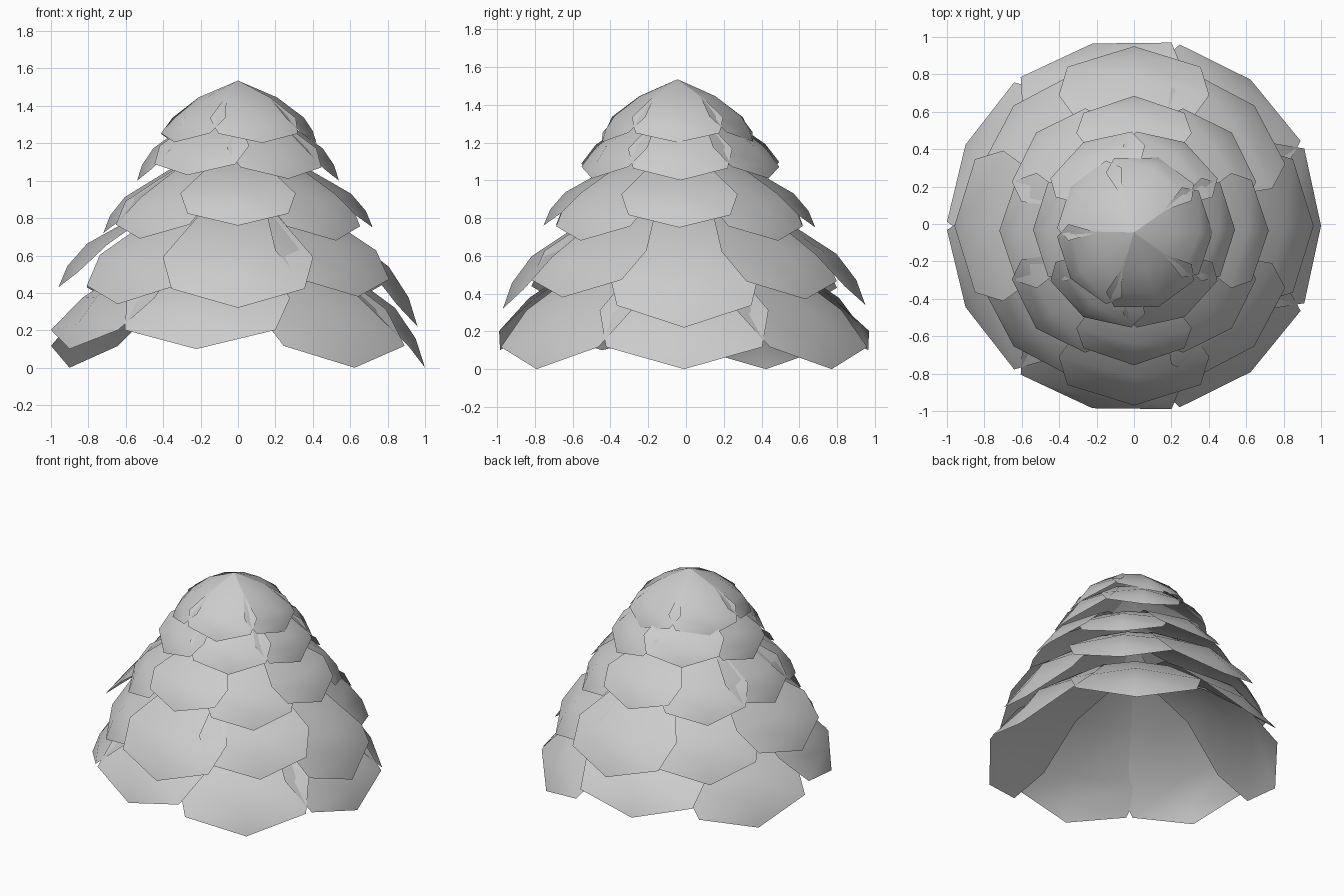
import bpy
import bmesh
from math import sin, cos, pi

cube = bpy.data.objects.get("Cube")
if cube:
    bpy.data.objects.remove(cube, do_unlink=True)

# One plain grey for the whole model
GREY = (0.6, 0.6, 0.6, 1)
grey = bpy.data.materials.new("light_grey")
grey.use_nodes = True
grey.diffuse_color = GREY
grey.node_tree.nodes["Principled BSDF"].inputs["Base Color"].default_value = GREY

# Scale outline: (middle radius, middle drop, edge radius, edge drop, edge width)
ROWS = [(0.5, 0.27, 0.5, 0.27, 0.86),
        (0.84, 0.59, 0.84, 0.60, 1.0)]


def add_scale(bm, apex, centre_y, angle, half, radius, drop, corner):
    """One curved scale, fanning out from the axis to a blunt point."""
    def point(r, a, d):
        return bm.verts.new((radius * r * cos(a),
                             centre_y + radius * r * sin(a),
                             apex - drop * d))

    root = point(0, angle, 0)
    tip = point(1, angle, 1)
    rows = ROWS + [(0.95, 0.80, corner, 0.85, 0.76)]
    grid = [[point(er, angle - half * w, ed),
             point(mr, angle, md),
             point(er, angle + half * w, ed)] for mr, md, er, ed, w in rows]
    for i in range(2):
        bm.faces.new((root, grid[0][i], grid[0][i + 1]))
        for low, high in zip(grid, grid[1:]):
            bm.faces.new((low[i], high[i], high[i + 1], low[i + 1]))
        bm.faces.new((grid[-1][i], tip, grid[-1][i + 1]))


def add_tier(name, apex, centre_y, spread, corner, radii, drops):
    """A ring of evenly spaced, overlapping scales."""
    bm = bmesh.new()
    count = len(drops)
    for i, drop in enumerate(drops):
        add_scale(bm, apex, centre_y, 2 * pi * i / count,
                  spread * pi / count, radii[i % len(radii)], drop, corner)
    mesh = bpy.data.meshes.new(name)
    bm.to_mesh(mesh)
    bm.free()
    mesh.materials.append(grey)
    mesh.shade_smooth()
    obj = bpy.data.objects.new(name, mesh)
    bpy.context.collection.objects.link(obj)


# Tiers from the top down
add_tier("top_scales", 1.535, -0.045, 1.2, 0.98, [0.42],
         [0.335, 0.33, 0.335, 0.33, 0.333])
add_tier("upper_scales", 1.42, -0.03, 1.25, 0.97, [0.54],
         [0.42, 0.41, 0.38, 0.42, 0.39, 0.41])
add_tier("middle_scales", 1.19, -0.035, 1.36, 0.95, [0.72, 0.74],
         [0.44, 0.51, 0.44, 0.50, 0.47, 0.50, 0.43, 0.51])
add_tier("lower_scales", 1.0, -0.01, 1.33, 0.96, [0.96, 0.91],
         [0.78, 0.63, 0.66, 0.67, 0.57, 0.66, 0.68, 0.62])
add_tier("bottom_scales", 0.78, -0.01, 1.25, 1.0, [1.0],
         [0.78, 0.78, 0.68, 0.78, 0.68, 0.68, 0.78])
